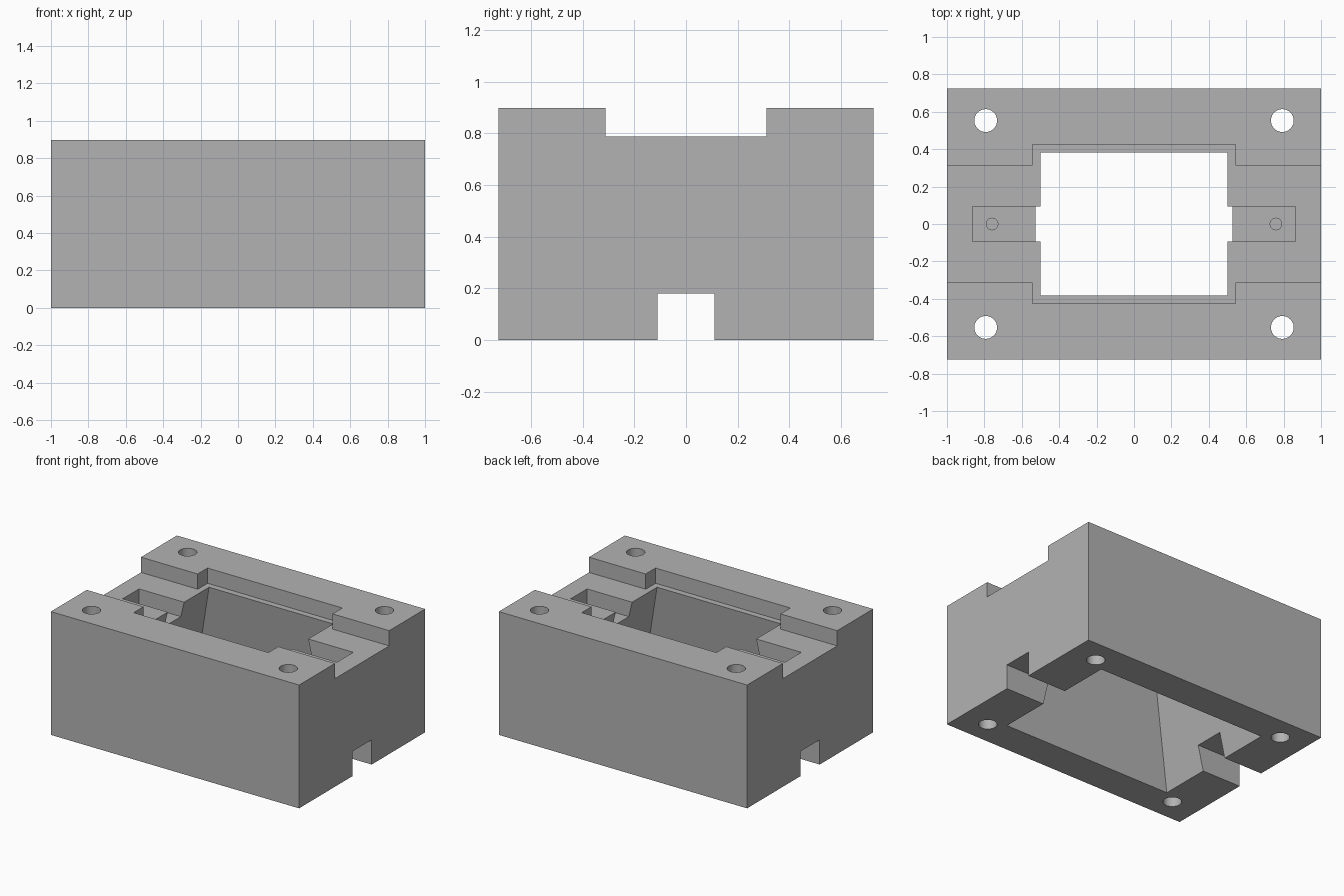
import bpy
import bmesh

cube = bpy.data.objects.get("Cube")
if cube:
    bpy.data.objects.remove(cube, do_unlink=True)

HEIGHT, FLOOR = 0.898, 0.787

grey = bpy.data.materials.new("plain grey")
grey.use_nodes = True
colour = (0.45, 0.45, 0.45, 1)
grey.diffuse_color = colour
grey.node_tree.nodes["Principled BSDF"].inputs["Base Color"].default_value = colour


def add_object(name, bm):
    bmesh.ops.recalc_face_normals(bm, faces=bm.faces)
    mesh = bpy.data.meshes.new(name)
    bm.to_mesh(mesh)
    bm.free()
    obj = bpy.data.objects.new(name, mesh)
    mesh.materials.append(grey)
    bpy.context.collection.objects.link(obj)
    return obj


def box(name, x, y, z):
    """Box from (low, high) spans on each axis."""
    bm = bmesh.new()
    bmesh.ops.create_cube(bm, size=1)
    for v in bm.verts:
        v.co = [span[c > 0] for span, c in zip((x, y, z), v.co)]
    return add_object(name, bm)


def cylinder(name, x, y, radius, low, high):
    bm = bmesh.new()
    bmesh.ops.create_cone(bm, cap_ends=True, segments=40, radius1=radius,
                          radius2=radius, depth=high - low)
    bmesh.ops.translate(bm, verts=bm.verts, vec=(x, y, (low + high) / 2))
    return add_object(name, bm)


def both(value):
    return (-value, value)


# Solid block
block = box("housing_block", both(1), both(0.725), (0, HEIGHT))

# Channel across the top, its wider middle, and the channel underneath
cutters = [
    box("top_channel", both(1.2), both(0.312), (FLOOR, 1.1)),
    box("top_recess", both(0.543), both(0.425), (FLOOR, 1.1)),
    box("bottom_channel", both(1.2), both(0.11), (-0.2, 0.18)),
]

# Central opening, flaring towards the bottom
cavity = box("flared_opening", both(1), both(1), (-0.1, 0.95))
for v in cavity.data.vertices:
    t = v.co.z / FLOOR
    v.co.x *= 0.687 + (0.5 - 0.687) * t
    v.co.y *= 0.483 + (0.381 - 0.483) * t
cutters.append(cavity)

# End pockets with blind pilot holes, and four bolt holes
for side in (-1, 1):
    span = sorted((side * 0.3, side * 0.863))
    cutters.append(box("end_pocket", span, both(0.094), (0.675, 1.1)))
    cutters.append(cylinder("pilot_hole", side * 0.759, 0, 0.031, 0.42, 0.8))
    for end in (-1, 1):
        cutters.append(cylinder("bolt_hole", side * 0.793, end * 0.553,
                                0.061, -0.2, 1.1))

for cutter in cutters:
    cutter.hide_render = True
    mod = block.modifiers.new(cutter.name, "BOOLEAN")
    mod.operation = "DIFFERENCE"
    mod.solver = "EXACT"
    mod.object = cutter

# Apply the cuts and remove the cutters
bpy.ops.object.select_all(action="DESELECT")
block.select_set(True)
bpy.context.view_layer.objects.active = block
for mod in list(block.modifiers):
    bpy.ops.object.modifier_apply(modifier=mod.name)
for cutter in cutters:
    bpy.data.objects.remove(cutter, do_unlink=True)
bpy.ops.object.shade_smooth_by_angle(angle=0.5)
